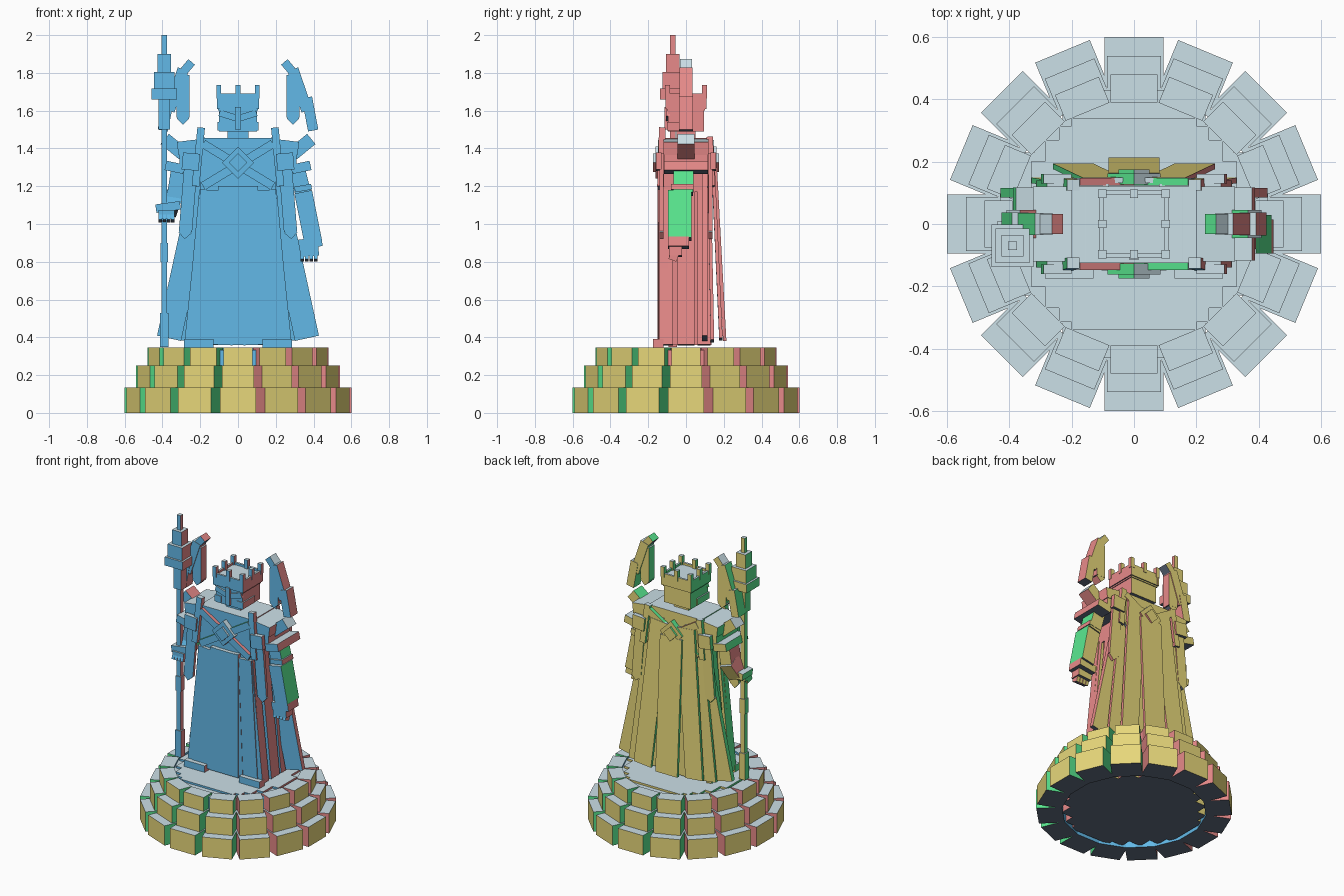
import bpy, bmesh, math
from mathutils import Matrix, Vector

cube = bpy.data.objects.get("Cube")
if cube:
    bpy.data.objects.remove(cube, do_unlink=True)


def make_material(name, rgb):
    lin = [((c / 255 + 0.055) / 1.055) ** 2.4 for c in rgb] + [1.0]
    m = bpy.data.materials.new(name)
    m.use_nodes = True
    m.diffuse_color = lin
    m.node_tree.nodes["Principled BSDF"].inputs["Base Color"].default_value = lin
    return m


# One colour for each local direction of a block
MATS = [make_material(n, c) for n, c in (
    ("pink", (250, 150, 149)), ("green", (95, 244, 152)),
    ("yellow", (252, 235, 134)), ("blue", (107, 200, 250)),
    ("pale_grey", (210, 231, 239)), ("slate", (97, 109, 128)))]


def block(size, loc, rot=(0, 0, 0), flip=False):
    """A block from its size, centre and turn in degrees."""
    r = Matrix.Identity(4)
    for axis, a in zip("ZYX", reversed(rot)):
        r = r @ Matrix.Rotation(math.radians(a), 4, axis)
    return Vector(size), Matrix.Translation(loc) @ r, flip


def span(x0, x1, y0, y1, z0, z1):
    """An upright block from its bounds."""
    return block((x1 - x0, y1 - y0, z1 - z0),
                 ((x0 + x1) / 2, (y0 + y1) / 2, (z0 + z1) / 2))


def bar(top, end, width, depth, flip=False):
    """A block running from one point down to another."""
    p, q = Vector(top), Vector(end)
    u = p - q
    ax = -math.degrees(math.asin(u.y / u.length))
    ay = math.degrees(math.atan2(u.x, u.z))
    return block((width, depth, u.length), (p + q) / 2, (ax, ay, 0), flip)


def mirrored(blocks):
    """The same blocks on the other side, faces keeping their direction."""
    s = Matrix.Scale(-1, 4, (1, 0, 0))
    return [(size, s @ m @ s, flip) for size, m, flip in blocks]


def part(name, blocks):
    bm = bmesh.new()
    for size, m, flip in blocks:
        verts = bmesh.ops.create_cube(bm, size=1)["verts"]
        bmesh.ops.scale(bm, vec=size, verts=verts)
        for f in {f for v in verts for f in v.link_faces}:
            f.normal_update()
            axis = max(range(3), key=lambda i: abs(f.normal[i]))
            i = axis * 2 + (f.normal[axis] < 0)
            f.material_index = 1 - i if flip and i < 2 else i
        bmesh.ops.transform(bm, matrix=m, verts=verts)
    me = bpy.data.meshes.new(name)
    bm.to_mesh(me)
    bm.free()
    for m in MATS:
        me.materials.append(m)
    ob = bpy.data.objects.new(name, me)
    bpy.context.collection.objects.link(ob)


def pair(name, blocks):
    part("left_" + name, blocks)
    part("right_" + name, mirrored(blocks))


# Round stepped base
for name, z0, z1, r0, r1, w in (("lower", 0, 0.135, 0.44, 0.6, 0.19),
                                ("middle", 0.135, 0.25, 0.41, 0.54, 0.172),
                                ("upper", 0.25, 0.345, 0.39, 0.48, 0.152)):
    ring = []
    for k in range(16):
        a = k * math.tau / 16
        r = (r0 + r1) / 2
        ring.append(block((w, r1 - r0, z1 - z0),
                          (-r * math.sin(a), r * math.cos(a), (z0 + z1) / 2),
                          (0, 0, math.degrees(a))))
    part(name + "_base_ring", ring)
part("base_floor", [span(-x, x, -y, y, 0.015, 0.332) for x, y in
                    ((0.15, 0.43), (0.23, 0.39), (0.32, 0.32), (0.39, 0.23), (0.43, 0.15))])
part("floor_slab", [span(-x, x, -y, y, 0.3, 0.345) for x, y in
                    ((0.2, 0.34), (0.24, 0.315), (0.285, 0.27), (0.33, 0.2), (0.375, 0.1))])

# Robe skirt
part("skirt_core", [span(-0.19, 0.19, -0.115, 0.115, 0.36, 1.2)])
part("skirt_centre_panels", [span(-0.105, 0.105, -0.15, -0.11, 0.36, 1.2),
                             span(-0.105, 0.105, 0.1, 0.135, 0.36, 1.2)])
pair("skirt_front_panels", [bar((0.05, -0.13, 1.2), (0.085, -0.13, 0.36), 0.11, 0.034),
                            bar((0.145, -0.13, 1.18), (0.195, -0.13, 0.36), 0.11, 0.03),
                            bar((0.16, -0.115, 1.18), (0.235, -0.115, 0.36), 0.09, 0.04)])
pair("skirt_side_panels", [bar((0.18, y, 1.18), (0.265, y, 0.36), 0.04, d)
                           for y, d in ((-0.105, 0.07), (0.0, 0.09), (0.095, 0.07))])
pair("skirt_hem", [span(0.13, 0.285, -0.175, -0.12, 0.345, 0.39)])

# Long cape strips
part("cape_centre", [bar((0, 0.155, 1.3), (0, 0.205, 0.38), 0.165, 0.018)])
pair("cape_back_strips", [bar((0.1, 0.14, 1.38), (0.195, 0.185, 0.39), 0.13, 0.018),
                          bar((0.14, 0.12, 1.4), (0.27, 0.14, 0.38), 0.12, 0.018)])
pair("cape_side_strip", [bar((0.15, 0.1, 1.38), (0.365, 0.1, 0.395), 0.13, 0.03)])

# Torso and shoulders
part("torso", [span(-0.2, 0.2, -0.125, 0.12, 1.17, 1.455)])
pair("shoulder", [block((0.17, 0.24, 0.07), (0.235, 0, 1.41), (0, 7, 0)),
                  span(0.18, 0.31, -0.115, 0.115, 1.28, 1.39)])

# Crossed straps with square medallions
for name, s in (("chest", -1), ("back", 1)):
    part(name + "_straps", [bar((k * 0.185, s * 0.135, 1.425), (-k * 0.185, s * 0.135, 1.2),
                                0.045, 0.024) for k in (-1, 1)])
    part(name + "_medallion", [block((0.12, 0.035, 0.12), (0, s * 0.145, 1.325), (0, 45, 0)),
                               block((0.07, 0.03, 0.07), (0, s * 0.16, 1.325), (0, 45, 0))])
    # Collar tabs and hanging lapels
    pair(name + "_lapel", [
        bar((0.195, s * 0.125, 1.51 if s < 0 else 1.46), (0.225, s * 0.135, 1.2), 0.04, 0.035),
        bar((0.245, s * 0.13, 1.37), (0.278, s * 0.13, 0.96), 0.07, 0.02),
        block((0.05, 0.02, 0.05), (0.28, s * 0.13, 0.955), (0, 41, 0)),
        block((0.09, 0.03, 0.09), (0.25, s * 0.145, 1.33), (0, -5, 0))])

# Head, crown and merlons
part("head", [span(-0.055, 0.055, -0.05, 0.05, 1.44, 1.52),
              span(-0.1, 0.1, -0.095, 0.095, 1.49, 1.61)])
part("face_guard", [span(-0.015, 0.015, -0.115, -0.08, 1.5, 1.62),
                    block((0.09, 0.02, 0.035), (0.055, -0.095, 1.575), (0, -18, 0)),
                    block((0.09, 0.02, 0.035), (-0.055, -0.095, 1.575), (0, 18, 0)),
                    span(-0.108, -0.06, -0.1, 0.03, 1.495, 1.54),
                    span(0.06, 0.108, -0.1, 0.03, 1.495, 1.54)])
crown = [span(-0.105, 0.105, -0.1, 0.1, 1.6, 1.675)]
for s in (-1, 1):
    crown += [span(s * 0.105 - 0.007, s * 0.105 + 0.007, -0.108, 0.108, 1.61, 1.69),
              span(-0.11, 0.11, s * 0.1 - 0.007, s * 0.1 + 0.007, 1.61, 1.69)]
part("crown", crown)
part("crown_merlons", [block((0.026, 0.026, 0.07), (x * 0.102, y * 0.097, 1.7))
                       for x in (-1, 0, 1) for y in (-1, 0, 1) if x or y])

# Curved shoulder horns with hanging points
pair("horn", [bar((0.388, 0, 1.45), (0.29, 0, 1.37), 0.07, 0.09),
              bar((0.365, 0, 1.67), (0.398, 0, 1.495), 0.055, 0.075),
              bar((0.29, 0, 1.82), (0.365, 0, 1.6), 0.06, 0.07),
              block((0.06, 0.065, 0.045), (0.265, 0, 1.835), (0, 50, 0)),
              span(0.258, 0.325, -0.03, 0.03, 1.565, 1.79),
              block((0.047, 0.058, 0.047), (0.2915, 0, 1.558), (0, 45, 0))])
pair("arm_guard", [block((0.1, 0.235, 0.05), (0.335, 0, 1.3), (0, -12, 0))])

# Hanging left arm
part("left_arm", [bar((0.31, -0.012, 1.3), (0.345, -0.015, 1.16), 0.085, 0.105, True),
                  block((0.09, 0.12, 0.03), (0.345, -0.02, 1.19), (0, -10, 0)),
                  bar((0.345, -0.033, 1.17), (0.395, -0.033, 0.92), 0.095, 0.125, True)])
part("left_hand", [block((0.125, 0.11, 0.05), (0.383, -0.04, 0.9), (0, -8, 0)),
                   block((0.1, 0.07, 0.06), (0.377, -0.055, 0.86), (0, -4, 0))] +
     [bar((x, -0.05, 0.87), (x, -0.072, 0.808), 0.02, 0.045)
      for x in (0.34, 0.364, 0.388, 0.412)])

# Bent right arm gripping the staff
part("right_arm", [bar((-0.31, -0.01, 1.3), (-0.335, -0.01, 1.14), 0.085, 0.105, True),
                   bar((-0.33, 0.01, 1.17), (-0.365, -0.04, 1.07), 0.09, 0.1, True),
                   block((0.13, 0.11, 0.045), (-0.37, -0.045, 1.09), (0, -8, 0))])
part("right_hand", [span(-0.42, -0.335, -0.11, -0.04, 1.03, 1.075)] +
     [bar((x, -0.08, 1.06), (x, -0.095, 1.015), 0.018, 0.05)
      for x in (-0.411, -0.389, -0.367, -0.345)])

# Staff with stepped head
part("staff", [span(-0.39 - h, -0.39 + h, -0.07 - h, -0.07 + h, z0, z1) for h, z0, z1 in (
    (0.015, 0.35, 1.7), (0.022, 0.35, 0.53), (0.02, 0.8, 0.9), (0.03, 1.5, 1.66),
    (0.068, 1.66, 1.718), (0.055, 1.718, 1.805), (0.035, 1.805, 1.9), (0.014, 1.9, 2.0))])
